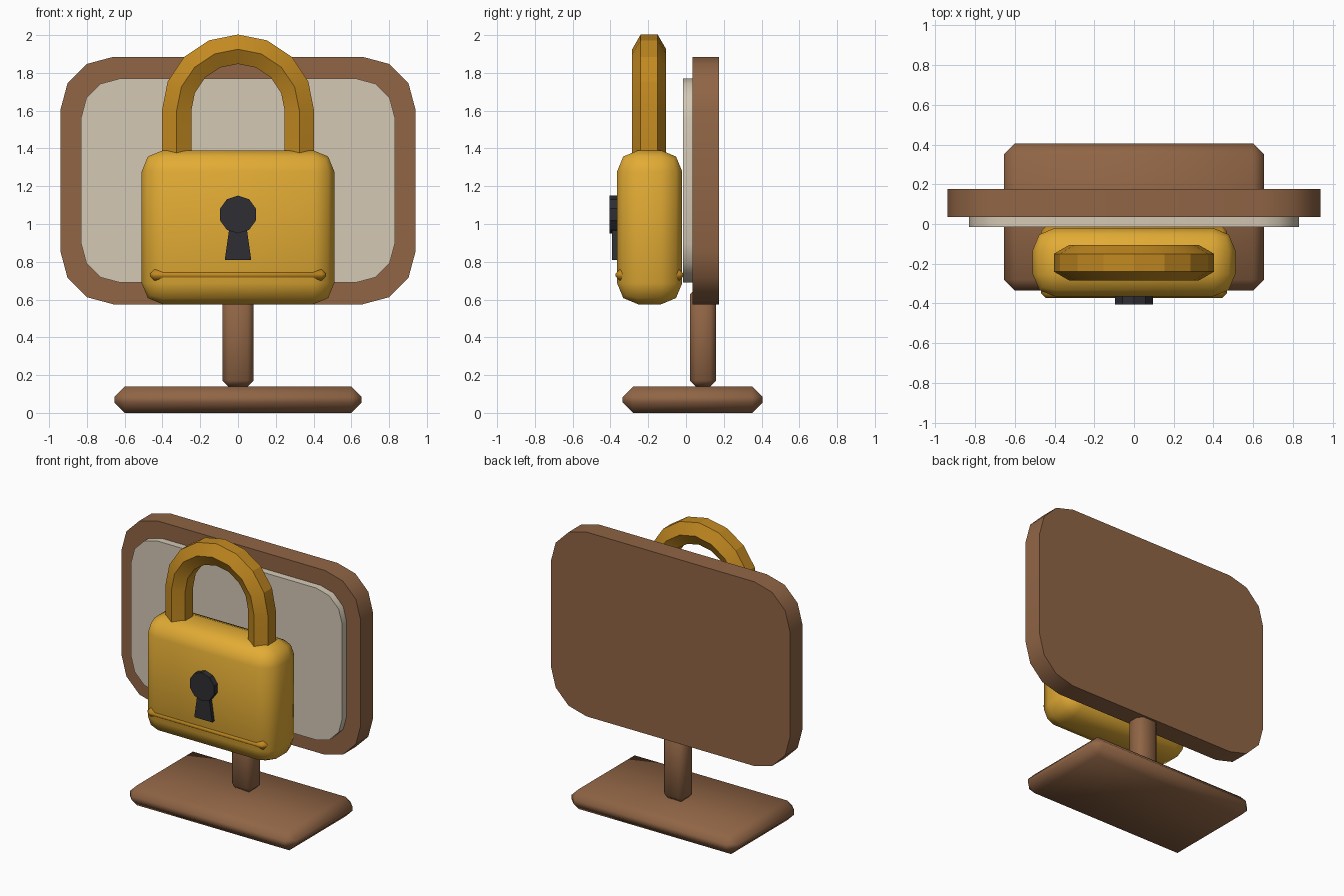
import bpy, bmesh, math
from mathutils import Vector

if "Cube" in bpy.data.objects:
    bpy.data.objects.remove(bpy.data.objects["Cube"])


def material(name, rgb):
    m = bpy.data.materials.new(name)
    m.diffuse_color = (*rgb, 1)
    m.use_nodes = True
    m.node_tree.nodes["Principled BSDF"].inputs["Base Color"].default_value = m.diffuse_color
    return m


wood = material("wood", (0.28, 0.13, 0.06))
cream = material("cream", (0.66, 0.58, 0.46))
gold = material("gold", (0.76, 0.41, 0.035))
dark_gold = material("dark_gold", (0.54, 0.25, 0.015))
black = material("black", (0.028, 0.028, 0.034))


def finish(bm, name, mat, angle=None):
    bmesh.ops.recalc_face_normals(bm, faces=bm.faces[:])
    mesh = bpy.data.meshes.new(name)
    bm.to_mesh(mesh)
    bm.free()
    mesh.materials.append(mat)
    ob = bpy.data.objects.new(name, mesh)
    bpy.context.collection.objects.link(ob)
    if angle:
        bpy.ops.object.select_all(action='DESELECT')
        ob.select_set(True)
        bpy.context.view_layer.objects.active = ob
        bpy.ops.object.shade_smooth_by_angle(angle=math.radians(angle))
    return ob


def box(name, lo, hi, mat, bevel, segments=1, only_y=False, angle=None):
    """Bevelled box between two corners; only_y rounds just the edges along y."""
    lo, hi = Vector(lo), Vector(hi)
    bm = bmesh.new()
    bmesh.ops.create_cube(bm, size=1)
    for v in bm.verts:
        v.co = (lo + hi) / 2 + v.co * (hi - lo)
    edges = [e for e in bm.edges
             if not only_y or abs(e.verts[0].co.y - e.verts[1].co.y) > 1e-4]
    bmesh.ops.bevel(bm, geom=edges, offset=bevel, segments=segments,
                    profile=0.5, affect='EDGES')
    return finish(bm, name, mat, angle)


def prism(name, outline, y0, y1, mat):
    """Extrude an x-z outline along y."""
    bm = bmesh.new()
    face = bm.faces.new([bm.verts.new((x, y0, z)) for x, z in outline])
    ext = bmesh.ops.extrude_face_region(bm, geom=[face])["geom"]
    for v in ext:
        if isinstance(v, bmesh.types.BMVert):
            v.co.y = y1
    return finish(bm, name, mat)


# Stand
box("stand_base", (-0.655, -0.335, 0), (0.655, 0.405, 0.14), wood, 0.055, angle=60)
box("stand_post", (-0.083, 0.02, 0.14), (0.083, 0.16, 0.66), wood, 0.032, angle=60)

# Board and inset panel
box("board", (-0.94, 0.035, 0.575), (0.94, 0.175, 1.885), wood, 0.28, 3, True, 35)
box("board_panel", (-0.83, -0.015, 0.69), (0.83, 0.06, 1.77), cream, 0.205, 3, True, 35)

# Padlock body with a thin band showing through front and back
box("lock_body", (-0.51, -0.365, 0.575), (0.51, -0.02, 1.39), gold, 0.112, 2, angle=50)
box("lock_band", (-0.467, -0.373, 0.70), (0.467, -0.012, 0.76), dark_gold, 0.024, angle=60)

# Shackle: hexagonal section swept along two legs and a half circle
R, r, cy, cz = 0.325, 0.09, -0.195, 1.6
path = [(math.pi, 1.32)]
path += [(math.pi * (1 - i / 8), cz) for i in range(9)] + [(0, 1.32)]
bm = bmesh.new()
rings = []
for a, z in path:
    ring = []
    for k in range(6):
        t = k * math.pi / 3
        rad = R + r * math.sin(t)
        ring.append(bm.verts.new((rad * math.cos(a), cy + r * math.cos(t),
                                  z + rad * math.sin(a))))
    rings.append(ring)
for a, b in zip(rings, rings[1:]):
    for k in range(6):
        bm.faces.new((a[k], a[(k + 1) % 6], b[(k + 1) % 6], b[k]))
bm.faces.new(rings[0])
bm.faces.new(rings[-1])
finish(bm, "shackle", dark_gold, 20)

# Keyhole: ten-sided disc above a flared slot
disc = [(0.1 * math.sin(i * math.pi / 5), 1.05 + 0.1 * math.cos(i * math.pi / 5))
        for i in range(10)]
prism("keyhole_disc", disc, -0.405, -0.345, black)
prism("keyhole_slot", [(-0.07, 0.81), (0.07, 0.81), (0.043, 1.0), (-0.043, 1.0)],
      -0.391, -0.345, black)
